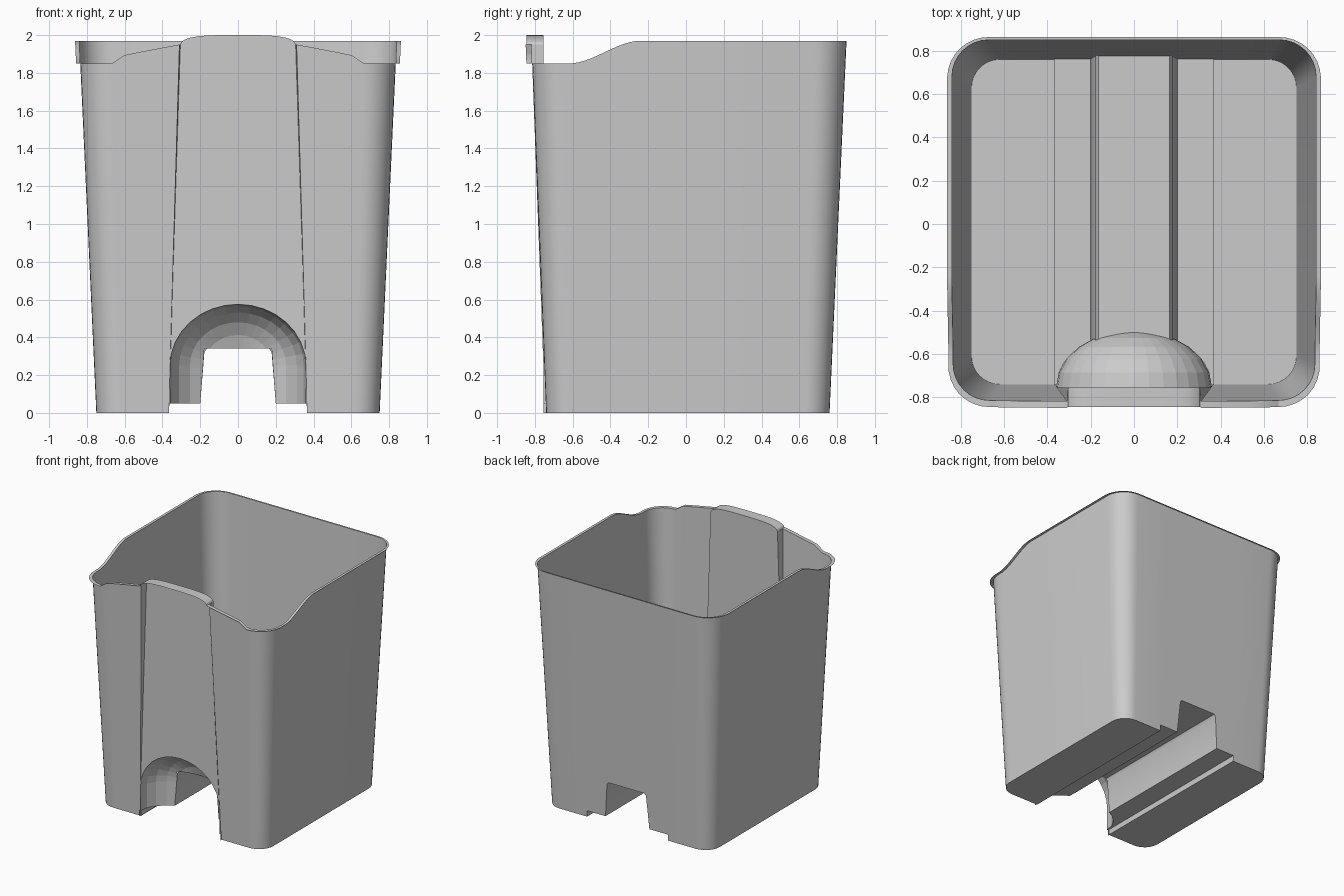
import bpy, bmesh
from math import sin, cos, pi, sqrt, radians
from mathutils import Vector

cube = bpy.data.objects.get("Cube")
if cube:
    bpy.data.objects.remove(cube)

grey = bpy.data.materials.new("plain_grey")
grey.use_nodes = True
COLOUR = (0.6, 0.6, 0.6, 1)
grey.diffuse_color = COLOUR
grey.node_tree.nodes["Principled BSDF"].inputs["Base Color"].default_value = COLOUR

PANEL_Y = -0.755                           # plane of the recessed front panel
AX, AZ, ARCH_Z, DEPTH = 0.36, 0.325, 0.25, 0.265   # foot recess ellipsoid
STEP_Z, ROOF_Z = 0.05, 0.34                # underside step and tunnel roof


def half_x(z): return 0.75 + 0.046 * z
def front_y(z): return -0.74 - 0.04 * z
def back_y(z): return 0.76 + 0.0457 * z
def radius(z): return 0.13 + 0.02 * z


def side_top(y):
    t = min(max((y + 0.62) / 0.38, 0), 1)
    return 1.85 + 0.12 * t * t * (3 - 2 * t)


def front_top(x):
    return 1.85 + 0.1 * min(max((0.78 - x) / 0.47, 0), 1) ** 0.85


def hood_top(x):
    return 1.95 + 0.05 * sqrt(max(0, 1 - (x / 0.305) ** 4))


def recess_y(x, z):
    s = 1 - (x / AX) ** 2 - (max(z - ARCH_Z, 0) / AZ) ** 2
    return PANEL_Y + 0.985 * DEPTH * sqrt(max(s, 0))


def finish(name, bm, smooth=True):
    """Make a mirrored object from the half mesh."""
    bmesh.ops.remove_doubles(bm, verts=bm.verts, dist=0.0005)
    mesh = bpy.data.meshes.new(name)
    bm.to_mesh(mesh)
    bm.free()
    mesh.materials.append(grey)
    obj = bpy.data.objects.new(name, mesh)
    bpy.context.collection.objects.link(obj)
    mirror = obj.modifiers.new("Mirror", 'MIRROR')
    mirror.merge_threshold = 0.001
    bpy.ops.object.select_all(action='DESELECT')
    obj.select_set(True)
    bpy.context.view_layer.objects.active = obj
    if smooth:
        bpy.ops.object.shade_smooth_by_angle(angle=radians(30))
    return obj


def loft(name, rows, smooth=True):
    """Skin quads between successive rows of points."""
    bm = bmesh.new()
    grid = [[bm.verts.new(p) for p in row] for row in rows]
    for a, b in zip(grid, grid[1:]):
        for i in range(len(a) - 1):
            bm.faces.new((a[i], a[i + 1], b[i + 1], b[i]))
    return finish(name, bm, smooth)


# Wall outline: each column has a foot, a top and an outward direction
columns = []


def column(foot, top, out, width=None):
    out = Vector(out)
    if width is None:
        width = 0.022 - 0.009 * out.y
    columns.append((Vector(foot), Vector(top), out * width))


def corner(angle, front):
    def point(z):
        r = radius(z)
        cy = front_y(z) + r if front else back_y(z) - r
        return (half_x(z) - r + r * cos(angle), cy + r * sin(angle), z)
    column(point(0), point(1.85 if front else 1.97), (cos(angle), sin(angle), 0))


# Back wall with the tunnel notch
tunnel_edge = [(0, ROOF_Z), (0.165, ROOF_Z), (0.178, 0.32), (0.2, STEP_Z), (0.37, STEP_Z)]
for x, z in tunnel_edge:
    column((x, back_y(z), z), (x, back_y(1.97), 1.97), (0, 1, 0))
column((0.37, back_y(0), 0), (0.39, back_y(1.97), 1.97), (0, 1, 0))
for i in range(9):
    corner(pi / 2 * (1 - i / 8), False)
# Side wall with the dipping rim
for i in range(13):
    y = -0.24 - 0.03 * i
    z = side_top(y)
    column((half_x(0), max(y, -0.605), 0), (half_x(z), y, z), (1, 0, 0))
for i in range(9):
    corner(-pi / 2 * i / 8, True)
# Front wall beside the panel
for x in (0.6, 0.53, 0.46, 0.4):
    z = front_top(x)
    column((x, front_y(0), 0), (x, front_y(z), z), (0, -1, 0))
column((0.365, front_y(0), 0), (0.31, front_y(1.95), 1.95), (0, -1, 0))
floor_loop = [c[0] for c in columns if c[0].z == 0]
# Recessed front panel over the arch
for i in range(9):
    a = pi / 2 * i / 8
    x = 0.305 * cos(a)
    column((AX * cos(a), PANEL_Y, ARCH_Z + AZ * sin(a)),
           (x, PANEL_Y, hood_top(x)), (0, -1, 0), 0.09)

loft("bin_wall", [[c[0] for c in columns], [c[1] for c in columns]])
loft("rim_and_hood", [[c[1] for c in columns], [c[1] + c[2] for c in columns]])

# Floor plates either side of the tunnel
bm = bmesh.new()
bm.faces.new([bm.verts.new(p) for p in reversed(floor_loop)])
bmesh.ops.recalc_face_normals(bm, faces=bm.faces)
finish("floor", bm, False)

# Tunnel and step running front to back underneath
profile = [(0.04 * i, ROOF_Z) for i in range(4)] + tunnel_edge[1:4]
profile += [(x, STEP_Z) for x in (0.24, 0.28, 0.32, 0.345, 0.36, 0.37)] + [(0.37, 0)]
loft("tunnel", [[(x, back_y(z), z) for x, z in profile],
                [(x, recess_y(x, z), z) for x, z in profile]])

# Domed foot recess, opened where the tunnel enters
rings = []
for i in range(7):
    e = pi / 2 * i / 6
    r, y = cos(e), PANEL_Y + DEPTH * sin(e)
    ring = [(r * AX, y, STEP_Z)]
    for j in range(9):
        a = pi / 2 * j / 8
        ring.append((r * AX * cos(a), y, ARCH_Z + r * AZ * sin(a)))
    rings.append(ring)
dome = loft("foot_recess", rings, False)
bm = bmesh.new()
bm.from_mesh(dome.data)
for co, no in (((0, 0, ROOF_Z), (0, 0, 1)), ((0.2, 0, STEP_Z), (0.29, 0, 0.022))):
    bmesh.ops.bisect_plane(bm, geom=bm.verts[:] + bm.edges[:] + bm.faces[:],
                           plane_co=co, plane_no=no)
inside = []
for f in bm.faces:
    c = f.calc_center_median()
    if c.z < ROOF_Z and c.x < 0.2 - 0.076 * (c.z - STEP_Z):
        inside.append(f)
bmesh.ops.delete(bm, geom=inside, context='FACES')
bm.to_mesh(dome.data)
bm.free()
